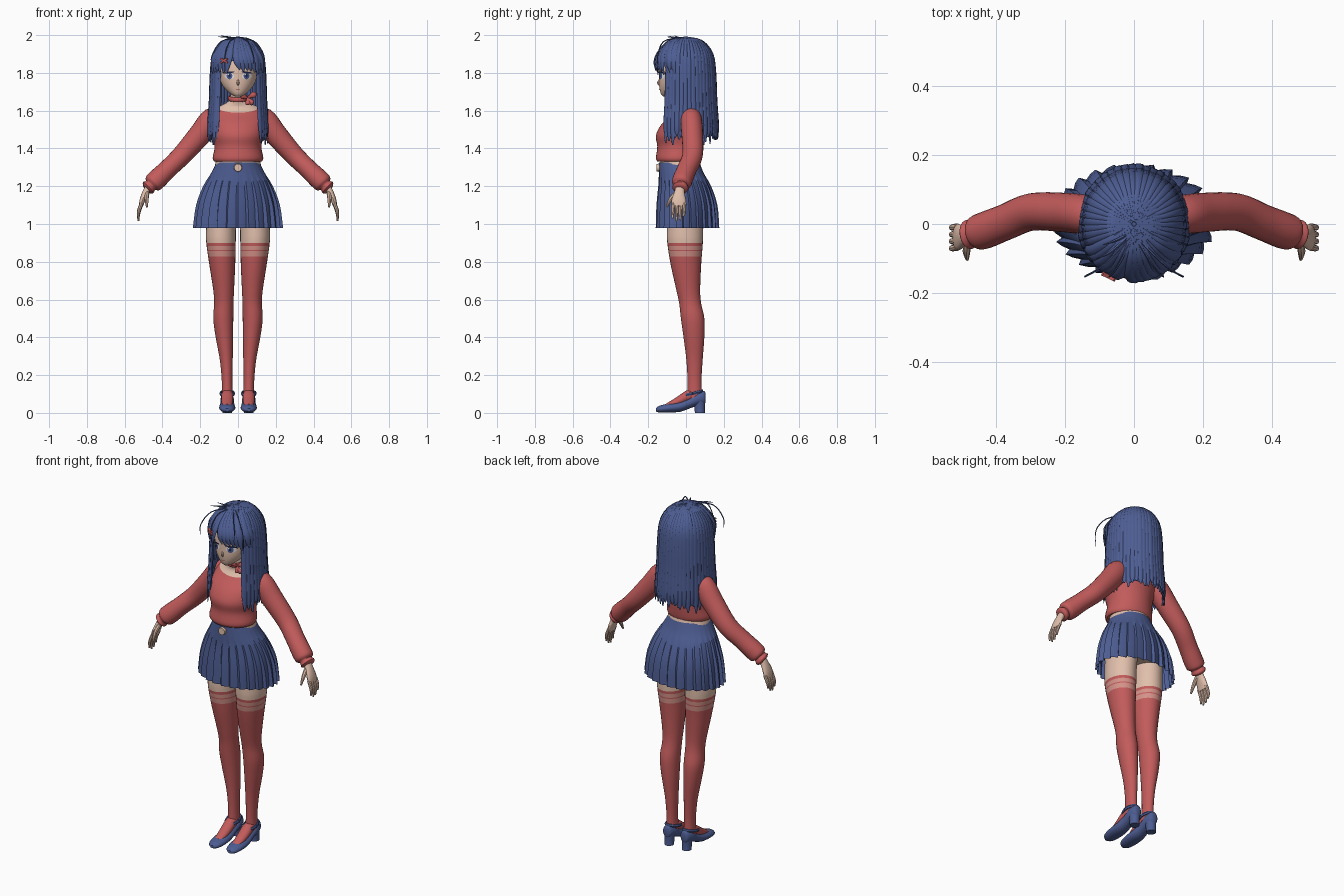
import bpy, bmesh, math, random
from math import sin, cos, pi, radians
from mathutils import Vector, Matrix
from mathutils.bvhtree import BVHTree

random.seed(4)
if "Cube" in bpy.data.objects:
    bpy.data.objects.remove(bpy.data.objects["Cube"])


def material(name, *rgb):
    m = bpy.data.materials.new(name)
    m.use_nodes = True
    m.diffuse_color = (*rgb, 1)
    m.node_tree.nodes["Principled BSDF"].inputs["Base Color"].default_value = (*rgb, 1)
    return m


BLUE = material("navy_blue", .075, .11, .29)
RED = material("soft_red", .54, .105, .105)
SKIN = material("skin", .75, .52, .41)
PINK = material("sheer_pink", .66, .29, .25)
WHITE = material("eye_white", .8, .8, .82)
DARK = material("dark_navy", .015, .02, .07)
LIP = material("lip", .5, .2, .17)


def finish(name, bm, *mats, rule=None, angle=40):
    """Turn a bmesh into a named object; rule picks a material from a face centre."""
    bmesh.ops.recalc_face_normals(bm, faces=bm.faces)
    for f in bm.faces:
        f.smooth = True
        if rule:
            f.material_index = rule(f.calc_center_median())
    me = bpy.data.meshes.new(name)
    bm.to_mesh(me)
    bm.free()
    me.set_sharp_from_angle(angle=radians(angle))
    for m in mats:
        me.materials.append(m)
    ob = bpy.data.objects.new(name, me)
    bpy.context.collection.objects.link(ob)
    return ob


def resample(pts, steps):
    """Catmull-Rom through (x, y, z, half width, half depth) points."""
    p = [pts[0], *pts, pts[-1]]
    out = []
    for i in range(1, len(p) - 2):
        for s in range(steps):
            t = s / steps
            out.append([b + .5 * t * (c - a + t * (2*a - 5*b + 4*c - d + t * (3*(b - c) + d - a)))
                        for a, b, c, d in zip(*p[i - 1:i + 3])])
    return out + [list(pts[-1])]


def tube(bm, pts, sides=20, ref=(0, 1, 0), axis=None, steps=4):
    """Capped loft of elliptical rings along a path."""
    path = resample(pts, steps)
    rings = []
    for i, (x, y, z, rx, ry) in enumerate(path):
        a, b = path[max(i - 1, 0)], path[min(i + 1, len(path) - 1)]
        t = Vector(axis) if axis else (Vector(b[:3]) - Vector(a[:3])).normalized()
        u = Vector(ref).cross(t).normalized()
        v = t.cross(u)
        rx, ry = max(rx, .001), max(ry, .001)
        rings.append([bm.verts.new(Vector((x, y, z)) + u * rx * cos(k) + v * ry * sin(k))
                      for k in (2 * pi * j / sides for j in range(sides))])
    for r, q in zip(rings, rings[1:]):
        for j in range(sides):
            k = (j + 1) % sides
            bm.faces.new((r[j], r[k], q[k], q[j]))
    bm.faces.new(rings[0])
    bm.faces.new(rings[-1])


def cut(bm, co, no):
    bmesh.ops.bisect_plane(bm, geom=bm.verts[:] + bm.edges[:] + bm.faces[:], plane_co=co, plane_no=no)


UP = (0, 0, 1)


def column(rows):
    """Rows of (z, centre y, half width, half depth) on the centre line."""
    return [(0, c, z, w, d) for z, c, w, d in rows]


# Torso and neck: sweater below a slanted neckline, skin above it
bm = bmesh.new()
tube(bm, column([(1.33, -.045, .125, .106), (1.35, -.045, .134, .114), (1.41, -.038, .124, .114),
                 (1.47, -.04, .136, .119), (1.53, -.022, .142, .106), (1.58, .005, .14, .082),
                 (1.615, .012, .115, .062), (1.64, 0, .065, .05), (1.665, -.015, .043, .042),
                 (1.73, -.02, .04, .04)]), 40, axis=UP)
LINE, NORM = Vector((0, -.11, 1.572)), Vector((0, -.42, 1)).normalized()
cut(bm, LINE, NORM)
finish("sweater_and_neck", bm, RED, SKIN, rule=lambda c: int((c - LINE).dot(NORM) > 0))

# Midriff and hips
bm = bmesh.new()
tube(bm, column([(1.04, 0, .14, .11), (1.15, 0, .15, .11), (1.36, -.04, .112, .1)]), 32, axis=UP)
finish("midriff", bm, SKIN)

# Pleated skirt
bm = bmesh.new()
PLEATS = 26
rings = []
for z, c, w, d, depth in resample([(1.325, -.035, .114, .108, 0), (1.27, -.025, .142, .118, .005),
                                   (1.2, -.007, .182, .137, .022), (1.1, .005, .216, .156, .035),
                                   (.98, .008, .23, .161, .045)], 3):
    ring = []
    for i in range(PLEATS):
        for frac, side in ((0, 1), (.4, .2), (.8, -1)):
            a = 2 * pi * (i + frac) / PLEATS
            r = 1 + depth * side
            ring.append(bm.verts.new((w * r * sin(a), c - d * r * cos(a), z)))
    rings.append(ring)
for r, q in zip(rings, rings[1:]):
    for j in range(len(r)):
        k = (j + 1) % len(r)
        bm.faces.new((r[j], r[k], q[k], q[j]))
finish("skirt", bm, BLUE, angle=28)

# Waist button
bm = bmesh.new()
bmesh.ops.create_cone(bm, cap_ends=True, segments=20, radius1=.022, radius2=.02, depth=.014,
                      matrix=Matrix.Translation((0, -.148, 1.298)) @ Matrix.Rotation(pi / 2, 4, 'X'))
finish("waist_button", bm, SKIN)


def stocking(c):
    z = c.z
    return 1 if z > .9 else 2 if .828 < z < .884 and not .856 < z < .862 else 0


# Limbs, built once per side
for side, s in (("left", 1), ("right", -1)):
    def flip(*pts):
        return [(s * p[0], *p[1:]) for p in pts]

    bm = bmesh.new()
    tube(bm, flip((.085, 0, 1.1, .08, .1), (.09, -.005, .97, .079, .096), (.09, -.005, .9, .078, .094),
                  (.083, 0, .78, .068, .08), (.076, .012, .65, .055, .063), (.075, .022, .58, .051, .058),
                  (.078, .035, .5, .053, .062), (.072, .042, .4, .046, .055), (.062, .045, .28, .034, .043),
                  (.058, .045, .17, .028, .037), (.057, .045, .07, .03, .04)), 28, axis=UP)
    for z in (.9, .884, .862, .856, .828):
        cut(bm, (0, 0, z), UP)
    finish(side + "_leg", bm, RED, SKIN, PINK, rule=stocking)

    bm = bmesh.new()
    tube(bm, flip((.057, -.11, .034, .022, .012), (.057, -.05, .058, .03, .025), (.057, 0, .085, .032, .032),
                  (.057, .045, .1, .028, .03)), axis=(0, 1, 0), ref=UP)
    finish(side + "_instep", bm, RED)

    # Shoe with block heel and ankle strap
    bm = bmesh.new()
    tube(bm, flip((.057, -.16, .016, .012, .008), (.057, -.14, .02, .033, .018), (.057, -.09, .026, .043, .024),
                  (.057, -.03, .034, .041, .028), (.057, .02, .054, .035, .03), (.057, .06, .074, .035, .036),
                  (.057, .095, .08, .026, .036), (.057, .104, .08, .012, .02)), axis=(0, 1, 0), ref=UP)
    tube(bm, flip((.057, .074, 0, .026, .027), (.057, .072, .03, .026, .028), (.057, .07, .07, .03, .033)),
         16, axis=UP, steps=2)
    tube(bm, [(s * .057 + .036 * cos(a), .036 + .05 * sin(a), .103 + .012 * sin(a), .006, .009)
              for a in (2 * pi * k / 16 for k in range(17))], 6, ref=UP, steps=1)
    finish(side + "_shoe", bm, BLUE)

    # Sleeve with gathered cuff
    bm = bmesh.new()
    tube(bm, flip((.08, .025, 1.57, .045, .045), (.135, .027, 1.555, .062, .056), (.2, .033, 1.475, .06, .057),
                  (.295, .035, 1.366, .053, .054), (.37, .006, 1.293, .05, .052), (.425, -.016, 1.24, .053, .053),
                  (.452, -.025, 1.215, .05, .05), (.462, -.028, 1.205, .034, .036),
                  (.476, -.03, 1.192, .04, .043), (.484, -.032, 1.185, .028, .032)), 24)
    finish(side + "_sleeve", bm, RED)

    # Hand with four fingers and a thumb
    bm = bmesh.new()
    tube(bm, flip((.46, -.03, 1.21, .022, .025), (.487, -.034, 1.17, .018, .027),
                  (.506, -.038, 1.125, .015, .038), (.514, -.038, 1.095, .011, .036)), 16)
    for k in range(4):
        y, drop = -.068 + .02 * k, (.07, .085, .08, .06)[k]
        tube(bm, flip((.51, y, 1.11, .01, .01), (.526, y - .002, 1.1 - drop * .5, .009, .009),
                      (.527, y - .004, 1.1 - drop, .004, .005)), 8, steps=3)
    tube(bm, flip((.48, -.045, 1.17, .012, .012), (.484, -.08, 1.135, .011, .011),
                  (.482, -.102, 1.09, .005, .005)), 8, ref=(1, 0, 0), steps=3)
    finish(side + "_hand", bm, SKIN)

# Head and nose
bm = bmesh.new()
tube(bm, column([(1.674, -.105, .012, .014), (1.69, -.086, .042, .047), (1.73, -.056, .08, .086),
                 (1.78, -.035, .1, .109), (1.85, -.015, .11, .125), (1.92, 0, .1, .115),
                 (1.965, 0, .05, .06)]), 40, axis=UP)
face_surface = BVHTree.FromBMesh(bm)
tube(bm, [(0, -.136, 1.768, .004, .004), (0, -.145, 1.748, .007, .008), (0, -.138, 1.736, .005, .005)], 8)
finish("head", bm, SKIN)


def decal(name, mat, x, z, w, h, lift, tilt=0):
    """Thin ellipse laid on the face."""
    bm = bmesh.new()
    bmesh.ops.create_circle(bm, cap_ends=True, cap_tris=True, segments=24, radius=1)
    bmesh.ops.subdivide_edges(bm, edges=bm.edges[:], cuts=2, use_grid_fill=True)
    for v in bm.verts:
        px, pz = x + v.co.x * w, z + v.co.y * h + v.co.x * tilt
        hit = face_surface.ray_cast(Vector((px, -1, pz)), Vector((0, 1, 0)))[0]
        v.co = (px, (hit.y if hit else -.1) - lift, pz)
    finish(name, bm, mat)


for side, s in (("left", 1), ("right", -1)):
    decal(side + "_eye_white", WHITE, s * .046, 1.783, .025, .017, .002)
    decal(side + "_iris", BLUE, s * .045, 1.784, .015, .018, .004)
    decal(side + "_pupil", DARK, s * .045, 1.785, .006, .009, .006)
    decal(side + "_glint", WHITE, s * .045 - .006, 1.792, .004, .004, .008)
    decal(side + "_lashes", DARK, s * .047, 1.802, .029, .005, .006, -.004 * s)
decal("mouth", LIP, 0, 1.712, .013, .0025, .003)

# Choker and side bow
bm = bmesh.new()
tube(bm, [(.049 * cos(a), -.02 + .05 * sin(a), 1.666 + .008 * sin(a), .005, .012)
          for a in (2 * pi * k / 24 for k in range(25))], 8, ref=UP, steps=1)
for dx, dz in ((.045, .02), (-.035, .012), (.03, -.03), (.005, -.035)):
    tube(bm, [(.05, -.075, 1.668, .005, .004), (.05 + dx * .7, -.085, 1.668 + dz * .8, .015, .008),
              (.05 + dx, -.08, 1.668 + dz, .01, .004)], 8, ref=(0, -1, 0))
finish("choker_bow", bm, RED)


def lock(bm, az, profile, wide, scale=1, sweep=0):
    """Hair lock following (radius factor, height) rows outward from the crown."""
    pts, n = [], len(profile) - 1
    for i, (r, z) in enumerate(profile):
        a = az + sweep * (i / n) ** 2
        w = wide * (.3 + .7 * min(r, 1)) if i < n else .004
        pts.append((.142 * r * scale * sin(a), -.151 * r * scale * cos(a), z, w, .009 if i < n else .002))
    tube(bm, pts, 6, ref=(sin(az), -cos(az), .15), steps=3)


# Hair cap
bm = bmesh.new()
bmesh.ops.create_uvsphere(bm, u_segments=32, v_segments=20, radius=1)
bmesh.ops.scale(bm, verts=bm.verts, vec=(.137, .146, .142))
bmesh.ops.translate(bm, verts=bm.verts, vec=(0, 0, 1.845))
bmesh.ops.bisect_plane(bm, geom=bm.verts[:] + bm.edges[:] + bm.faces[:], plane_co=(0, 0, 1.8),
                       plane_no=(0, -.45, -1), clear_outer=True)
finish("hair_cap", bm, BLUE)

# Long side and back hair in two layers
bm = bmesh.new()
COUNT = 34
for layer in range(2):
    for i in range(COUNT):
        az = radians(50 + 260 * (i + .5 * layer) / (COUNT - .5))
        end = 1.44 + random.uniform(-.025, .035) + .03 * layer
        lock(bm, az, [(.04, 1.984), (.55, 1.966), (.9, 1.9), (1, 1.8), (1.04, 1.65), (1.1, 1.52), (1.12, end)],
             .018, 1 - .05 * layer + random.uniform(-.012, .012))
finish("long_hair", bm, BLUE, angle=50)

# Fringe
bm = bmesh.new()
for i in range(15):
    az = radians(-56 + 8 * i)
    end = 1.812 - .03 * abs(sin(az)) + random.uniform(-.012, .012)
    lock(bm, az, [(.04, 1.984), (.55, 1.97), (.93, 1.91), (1.06, 1.86), (1.06, end)], .019,
         random.uniform(.98, 1.02), radians(12 if i > 5 else -8))
finish("fringe", bm, BLUE, angle=50)

# Loose wisps
bm = bmesh.new()
for x, y, z in ((-.11, -.1, 1.99), (-.09, -.06, 1.997)):
    tube(bm, [(0, -.02, 1.98, .005, .005), (x * .6, y * .8, 1.99, .004, .004), (x, y, z, .001, .001)], 5)
for s, low in ((1, 1.79), (-1, 1.83), (.6, 1.85), (-.5, 1.8)):
    tube(bm, [(.01 * s, -.04, 1.985, .004, .004), (.09 * s, -.12, 1.965, .003, .003),
              (.138 * s, -.15, 1.89, .003, .003), (.14 * s, -.15, low, .001, .001)], 5)
finish("hair_wisps", bm, BLUE)

# Crossed hair clip
bm = bmesh.new()
for turn in (.5, -.5):
    bmesh.ops.create_cube(bm, size=1, matrix=Matrix.Translation((-.073, -.152, 1.865))
                          @ Matrix.Rotation(-.45, 4, 'Z') @ Matrix.Rotation(turn, 4, 'Y')
                          @ Matrix.Diagonal((.045, .012, .009, 1)))
finish("hair_clip", bm, RED)
